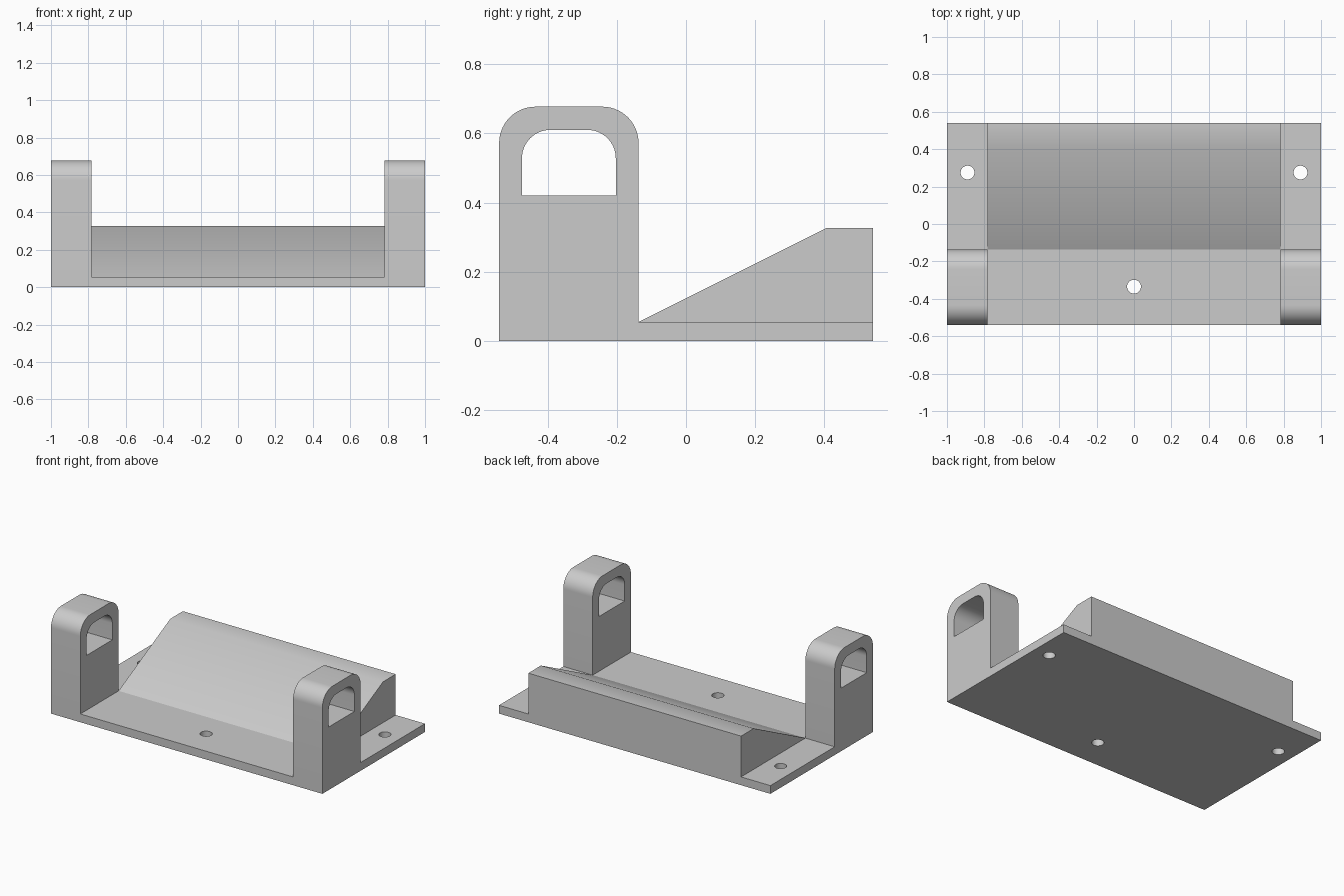
import bpy, bmesh, math
from mathutils import Vector

cube = bpy.data.objects.get("Cube")
if cube:
    bpy.data.objects.remove(cube)

# One plain grey for every part
grey = bpy.data.materials.new("plain_grey")
grey.use_nodes = True
GREY = (0.6, 0.6, 0.6, 1)
grey.diffuse_color = GREY
grey.node_tree.nodes["Principled BSDF"].inputs["Base Color"].default_value = GREY

# Main dimensions
DEPTH, PLATE, POST_BACK, INNER = 0.54, 0.055, -0.137, 0.784


def arc(u, v, r, start, end, steps):
    angles = [math.radians(start + (end - start) * i / steps) for i in range(steps + 1)]
    return [(u + r * math.cos(a), v + r * math.sin(a)) for a in angles]


def circle(u, v, r):
    return arc(u, v, r, 0, 360, 40)[:-1]


def arch(u0, u1, v0, v1, r):
    """Rectangle with both top corners rounded."""
    return ([(u0, v0), (u1, v0)] + arc(u1 - r, v1 - r, r, 0, 90, 14)
            + arc(u0 + r, v1 - r, r, 90, 180, 14))


def extrude(name, loops, place, direction):
    """Fill an outline (with optional hole loops) and extrude it."""
    bm = bmesh.new()
    edges = []
    for loop in loops:
        vs = [bm.verts.new(place(u, v)) for u, v in loop]
        edges += [bm.edges.new((vs[i - 1], vs[i])) for i in range(len(vs))]
    bmesh.ops.triangle_fill(bm, edges=edges, use_beauty=True)
    top = bmesh.ops.extrude_face_region(bm, geom=bm.faces[:], use_keep_orig=True)["geom"]
    bmesh.ops.translate(bm, vec=Vector(direction),
                        verts=[g for g in top if isinstance(g, bmesh.types.BMVert)])
    bmesh.ops.recalc_face_normals(bm, faces=bm.faces[:])
    mesh = bpy.data.meshes.new(name)
    bm.to_mesh(mesh)
    bm.free()
    mesh.materials.append(grey)
    ob = bpy.data.objects.new(name, mesh)
    bpy.context.collection.objects.link(ob)
    bpy.ops.object.select_all(action="DESELECT")
    ob.select_set(True)
    bpy.context.view_layer.objects.active = ob
    bpy.ops.object.shade_smooth_by_angle(angle=math.radians(30))
    return ob


# Base plate with three screw holes
rect = [(-1, -DEPTH), (1, -DEPTH), (1, DEPTH), (-1, DEPTH)]
holes = [circle(x, y, 0.037) for x, y in ((-0.89, 0.275), (0.89, 0.275), (0, -0.335))]
extrude("base_plate", [rect] + holes, lambda u, v: (u, v, 0), (0, 0, PLATE))

# Sloping ramp between the sides
ramp = [(POST_BACK, PLATE), (DEPTH, PLATE), (DEPTH, 0.327), (0.407, 0.327)]
extrude("ramp", [ramp], lambda u, v: (-INNER, u, v), (2 * INNER, 0, 0))

# Rounded posts with arched slots
post = arch(-DEPTH, POST_BACK, PLATE, 0.677, 0.105)
slot = arch(-0.474, -0.203, 0.42, 0.61, 0.082)
for name, x in (("right_post", -1), ("left_post", INNER)):
    extrude(name, [post, slot], lambda u, v: (x, u, v), (1 - INNER, 0, 0))
